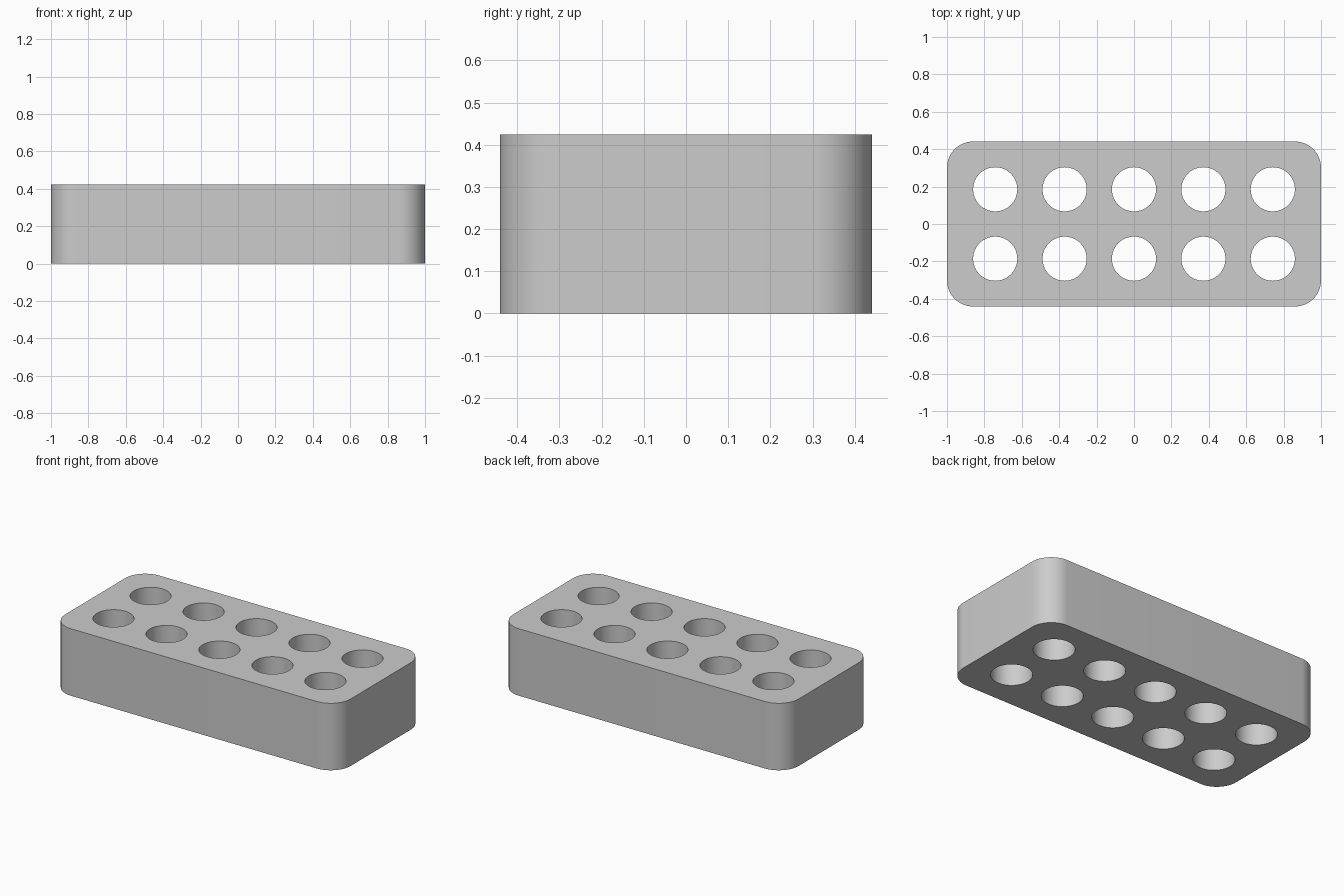
import bpy, bmesh, math

if "Cube" in bpy.data.objects:
    bpy.data.objects.remove(bpy.data.objects["Cube"])

HALF_X, HALF_Y, HEIGHT = 1.0, 0.441, 0.424
CORNER, HOLE_R, PITCH = 0.14, 0.118, 0.371


def arc(cx, cy, r, start, sweep, n):
    return [(cx + r * math.cos(start + sweep * i / n),
             cy + r * math.sin(start + sweep * i / n)) for i in range(n + 1)]


def add_outline(curve, pts):
    s = curve.splines.new('POLY')
    s.points.add(len(pts) - 1)
    for p, (x, y) in zip(s.points, pts):
        p.co = (x, y, 0, 1)
    s.use_cyclic_u = True


# flat filled profile, extruded to full height
curve = bpy.data.curves.new("block_profile", 'CURVE')
curve.dimensions = '2D'
curve.fill_mode = 'BOTH'
curve.extrude = HEIGHT / 2

# rounded rectangle outline
outline = []
for i, (sx, sy) in enumerate([(1, 1), (-1, 1), (-1, -1), (1, -1)]):
    outline += arc(sx * (HALF_X - CORNER), sy * (HALF_Y - CORNER),
                   CORNER, i * math.pi / 2, math.pi / 2, 16)
add_outline(curve, outline)

# two rows of five through holes
for col in range(-2, 3):
    for row in (-0.5, 0.5):
        add_outline(curve, arc(col * PITCH, row * PITCH, HOLE_R, 0, 2 * math.pi, 64)[:-1])

block = bpy.data.objects.new("perforated_block", curve)
bpy.context.collection.objects.link(block)
bpy.context.view_layer.objects.active = block
block.select_set(True)
bpy.ops.object.convert(target='MESH')
block = bpy.context.object
block.name = "perforated_block"

# weld caps to walls and stand on the ground
bm = bmesh.new()
bm.from_mesh(block.data)
bmesh.ops.remove_doubles(bm, verts=bm.verts[:], dist=1e-5)
bmesh.ops.translate(bm, verts=bm.verts[:], vec=(0, 0, HEIGHT / 2))
bmesh.ops.recalc_face_normals(bm, faces=bm.faces[:])
bm.to_mesh(block.data)
bm.free()

mat = bpy.data.materials.new("light_grey")
mat.diffuse_color = (0.604, 0.604, 0.604, 1)
mat.use_nodes = True
mat.node_tree.nodes["Principled BSDF"].inputs["Base Color"].default_value = mat.diffuse_color
block.data.materials.clear()
block.data.materials.append(mat)
bpy.ops.object.shade_smooth_by_angle(angle=math.radians(30))
